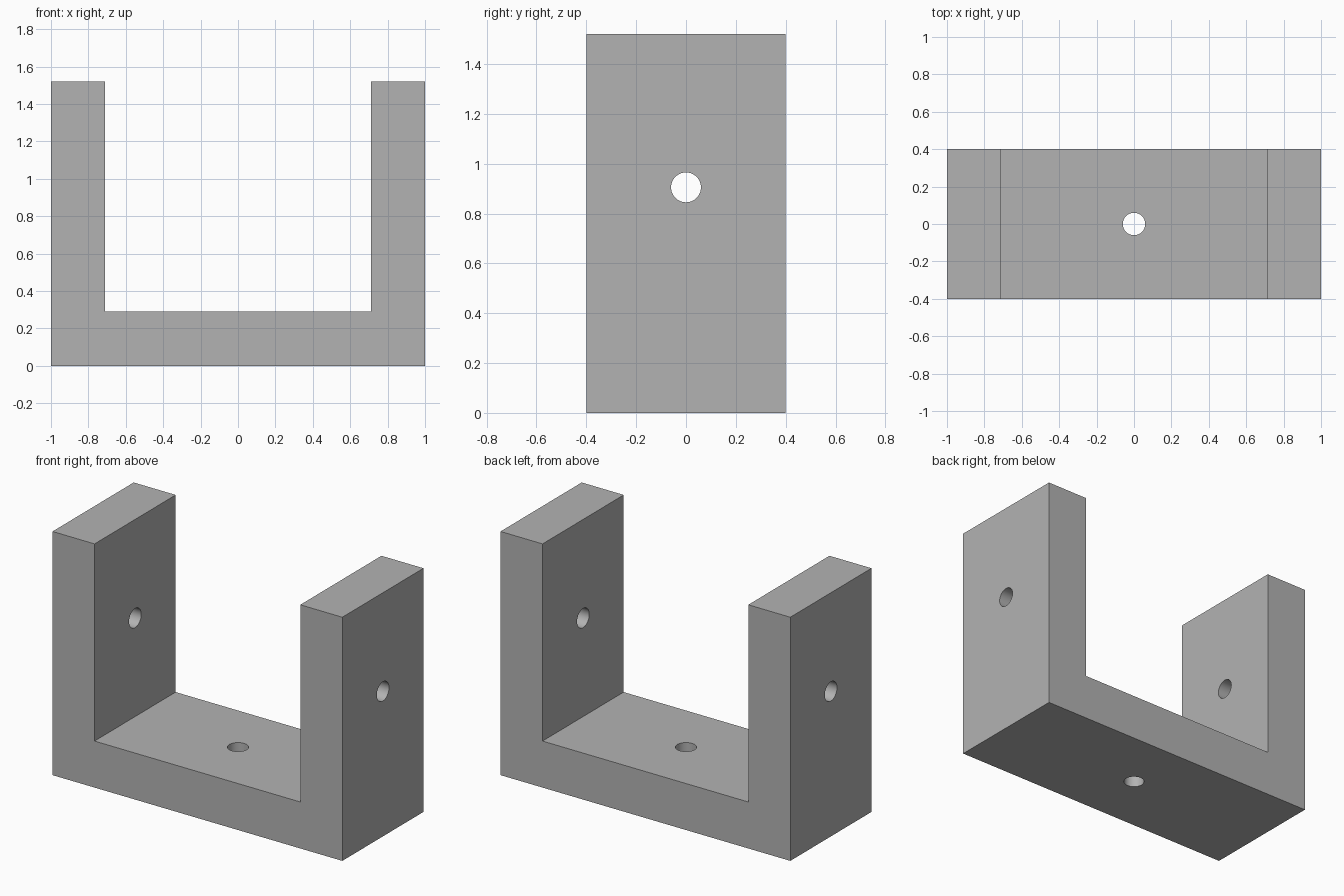
import bpy
import bmesh
import math

if "Cube" in bpy.data.objects:
    bpy.data.objects.remove(bpy.data.objects["Cube"], do_unlink=True)

HALF_X, HALF_Y, HEIGHT = 1.0, 0.4, 1.52
WALL = 0.29
HOLE_RADIUS, HOLE_Z = 0.06, 0.905

grey = bpy.data.materials.new("plain grey")
grey.use_nodes = True
colour = (0.45, 0.45, 0.45, 1)
grey.diffuse_color = colour
grey.node_tree.nodes["Principled BSDF"].inputs["Base Color"].default_value = colour

# U-shaped bracket: half profile mirrored, then extruded front to back
inner = HALF_X - WALL
half = [(HALF_X, 0), (HALF_X, HEIGHT), (inner, HEIGHT), (inner, WALL)]
profile = half + [(-x, z) for x, z in reversed(half)]
bm = bmesh.new()
face = bm.faces.new([bm.verts.new((x, -HALF_Y, z)) for x, z in profile])
extruded = bmesh.ops.extrude_face_region(bm, geom=[face])
bmesh.ops.translate(bm, vec=(0, 2 * HALF_Y, 0),
                    verts=[v for v in extruded["geom"] if isinstance(v, bmesh.types.BMVert)])
bmesh.ops.recalc_face_normals(bm, faces=bm.faces)
mesh = bpy.data.meshes.new("u_bracket")
bm.to_mesh(mesh)
bm.free()
mesh.materials.append(grey)
bracket = bpy.data.objects.new("u_bracket", mesh)
bpy.context.collection.objects.link(bracket)
bpy.context.view_layer.objects.active = bracket


def drill(name, location, rotation, depth):
    """Cut a round hole straight through the bracket."""
    bpy.ops.mesh.primitive_cylinder_add(vertices=48, radius=HOLE_RADIUS, depth=depth,
                                        location=location, rotation=rotation)
    cutter = bpy.context.object
    cutter.name = name
    cutter.hide_render = True
    cutter.data.materials.append(grey)
    bpy.context.view_layer.objects.active = bracket
    cut = bracket.modifiers.new(name, "BOOLEAN")
    cut.operation = "DIFFERENCE"
    cut.solver = "EXACT"
    cut.object = cutter
    bpy.ops.object.modifier_apply(modifier=cut.name)
    bpy.data.objects.remove(cutter, do_unlink=True)


# Screw holes: one through both arms, one through the base
drill("arm_holes", (0, 0, HOLE_Z), (0, math.pi / 2, 0), 3 * HALF_X)
drill("base_hole", (0, 0, WALL / 2), (0, 0, 0), 2 * WALL)

# Smooth hole walls, crisp outer edges
bpy.ops.object.select_all(action="DESELECT")
bracket.select_set(True)
bpy.context.view_layer.objects.active = bracket
bpy.ops.object.shade_smooth_by_angle(angle=math.radians(30))
